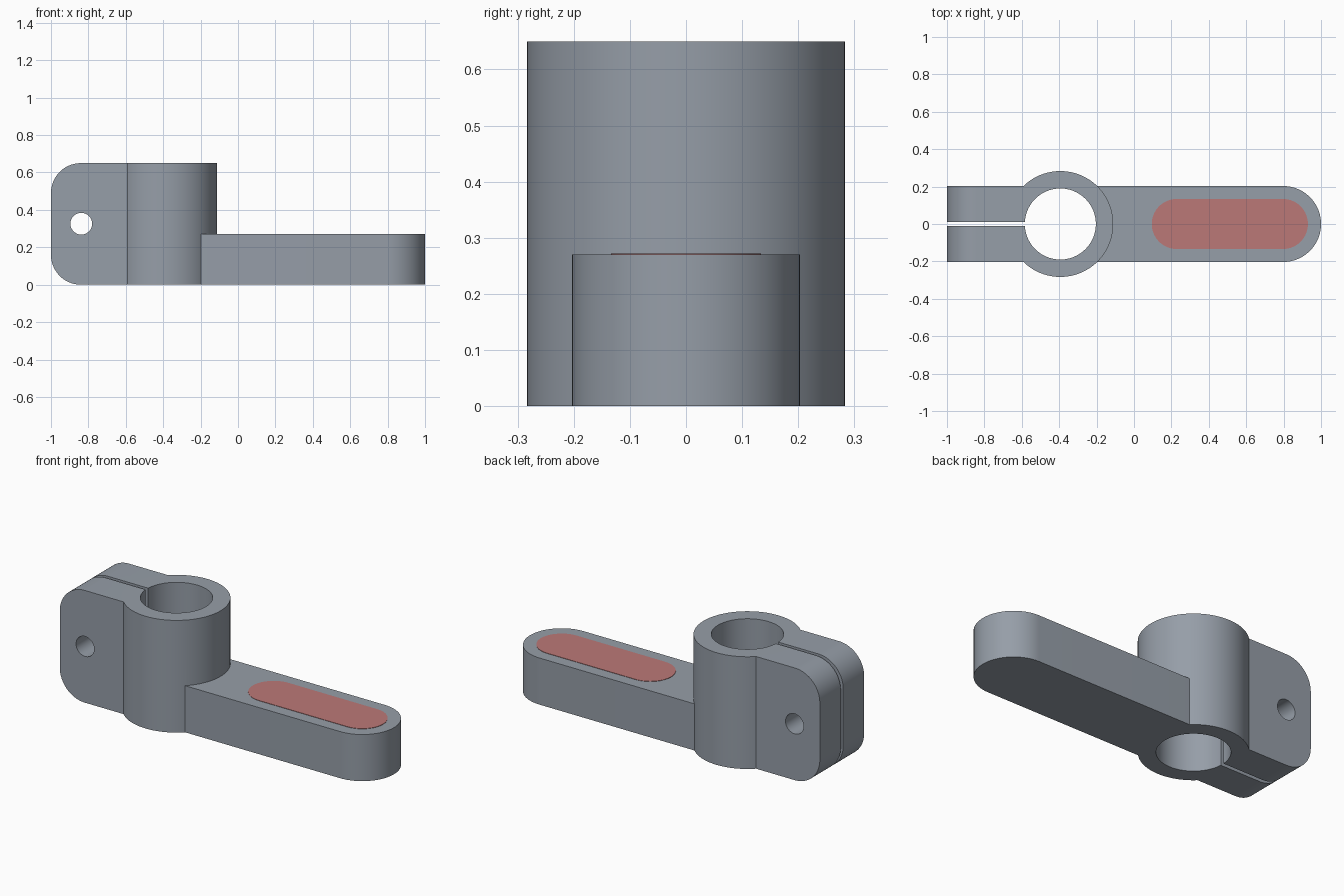
import bpy, bmesh, math
from mathutils import Vector

if "Cube" in bpy.data.objects:
    bpy.data.objects.remove(bpy.data.objects["Cube"])

HUB_X, HUB_R, BORE_R, HEIGHT = -0.394, 0.283, 0.19, 0.65
HALF_W, ARM_H = 0.203, 0.27


def material(name, rgb):
    m = bpy.data.materials.new(name)
    m.diffuse_color = (*rgb, 1)
    m.use_nodes = True
    m.node_tree.nodes["Principled BSDF"].inputs["Base Color"].default_value = m.diffuse_color
    return m


grey = material("steel grey", (0.305, 0.342, 0.392))
red = material("soft red", (0.50, 0.19, 0.185))


def arc(cx, cy, r, start, end, n=32):
    """Points on an arc, angles in degrees."""
    angles = [math.radians(start + (end - start) * i / n) for i in range(n + 1)]
    return [(cx + r * math.cos(a), cy + r * math.sin(a)) for a in angles]


def circle(cx, cy, r, n=96):
    return arc(cx, cy, r, 0, 360, n)[:-1]


def prism(name, outline, lo, hi, mat, axis="z"):
    """Extrude an outline along z (outline in xy) or along y (outline in xz)."""
    place = (lambda p, d: (p[0], p[1], d)) if axis == "z" else (lambda p, d: (p[0], d, p[1]))
    bm = bmesh.new()
    face = bm.faces.new([bm.verts.new(place(p, lo)) for p in outline])
    ext = bmesh.ops.extrude_face_region(bm, geom=[face])
    moved = [v for v in ext["geom"] if isinstance(v, bmesh.types.BMVert)]
    bmesh.ops.translate(bm, verts=moved, vec=Vector(place((0, 0), hi - lo)))
    bmesh.ops.recalc_face_normals(bm, faces=bm.faces)
    mesh = bpy.data.meshes.new(name)
    bm.to_mesh(mesh)
    bm.free()
    mesh.materials.append(mat)
    ob = bpy.data.objects.new(name, mesh)
    bpy.context.collection.objects.link(ob)
    return ob


def combine(ob, other, operation):
    """Apply a boolean and remove the helper."""
    mod = ob.modifiers.new("cut", "BOOLEAN")
    mod.operation, mod.object, mod.solver = operation, other, "EXACT"
    bpy.context.view_layer.objects.active = ob
    bpy.ops.object.modifier_apply(modifier=mod.name)
    bpy.data.objects.remove(other)


# Hub, rounded clamp ears and flat arm joined into one body
body = prism("clamp_lever_body", circle(HUB_X, 0, HUB_R), 0, HEIGHT, grey)
r = 0.16
ear_outline = ([(-0.45, 0), (-0.45, HEIGHT)]
               + arc(-1 + r, HEIGHT - r, r, 90, 180, 24)
               + arc(-1 + r, r, r, 180, 270, 24))
combine(body, prism("ears", ear_outline, -HALF_W, HALF_W, grey, "y"), "UNION")
arm_outline = [(-0.35, HALF_W), (-0.35, -HALF_W)] + arc(1 - HALF_W, 0, HALF_W, -90, 90, 48)
combine(body, prism("arm", arm_outline, 0, ARM_H, grey), "UNION")

# Shaft bore, clamping slit and bolt hole
combine(body, prism("bore", circle(HUB_X, 0, BORE_R), -0.1, 0.8, grey), "DIFFERENCE")
slit = [(-1.1, -0.011), (HUB_X, -0.011), (HUB_X, 0.011), (-1.1, 0.011)]
combine(body, prism("slit", slit, -0.1, 0.8, grey), "DIFFERENCE")
combine(body, prism("bolt_hole", circle(-0.838, 0.326, 0.058, 48), -0.4, 0.4, grey, "y"), "DIFFERENCE")

# Red rounded pad on the arm
pad_r = 0.134
pad_outline = arc(0.93 - pad_r, 0, pad_r, -90, 90) + arc(0.095 + pad_r, 0, pad_r, 90, 270)
pad = prism("arm_pad", pad_outline, ARM_H - 0.003, ARM_H + 0.002, red)

# Smooth curved walls, sharp edges kept
for ob in (body, pad):
    bpy.ops.object.select_all(action="DESELECT")
    ob.select_set(True)
    bpy.context.view_layer.objects.active = ob
    bpy.ops.object.shade_smooth_by_angle(angle=math.radians(30))
